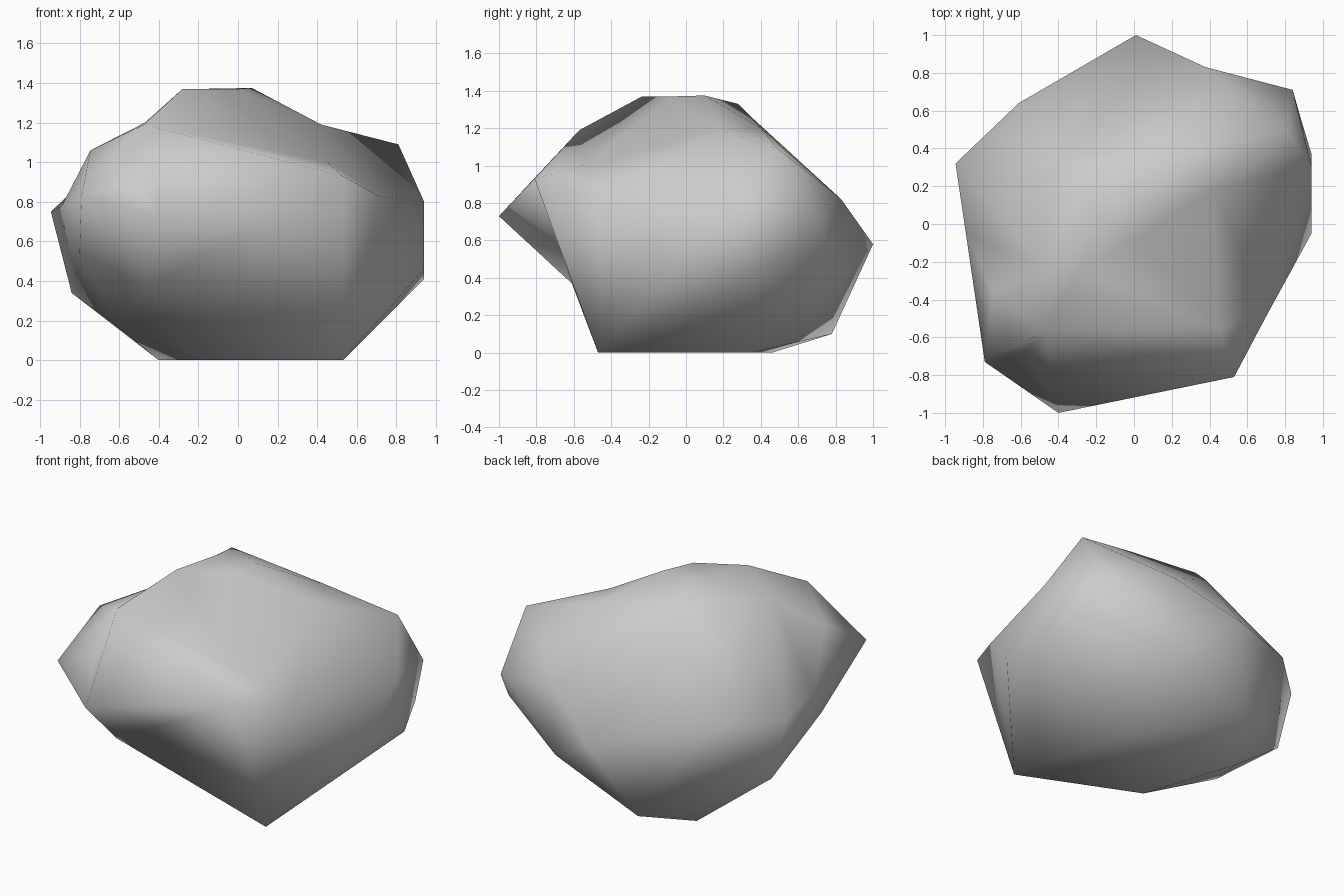
import bpy
import bmesh
from mathutils import Vector

# Remove the default cube if the scene has it
default_cube = bpy.data.objects.get("Cube")
if default_cube:
    bpy.data.objects.remove(default_cube, do_unlink=True)


def make_material(name, colour):
    material = bpy.data.materials.new(name)
    material.use_nodes = True
    material.diffuse_color = colour
    shader = next(node for node in material.node_tree.nodes
                  if node.type == "BSDF_PRINCIPLED")
    shader.inputs["Base Color"].default_value = colour
    shader.inputs["Roughness"].default_value = 0.9
    return material


# Corners of the boulder, grouped from top to bottom
crown = [
    (-0.28, -0.235, 1.37), (0, -0.08, 1.37), (0.07, 0.1, 1.375),
    (-0.2, 0.08, 1.37), (-0.24, 0.28, 1.33), (-0.25, 0.36, 1.25),
]
shoulders = [
    (-0.475, -0.57, 1.19), (-0.47, -0.23, 1.2), (-0.745, -0.36, 1.06),
    (-0.56, -0.66, 0.9), (0.42, 0.18, 1.19), (0.35, 0.4, 1.2),
    (0.81, 0.49, 1.09), (0.45, -0.55, 1.0), (0.53, -0.81, 0.93),
    (0.71, -0.47, 0.83),
]
waist = [
    (-0.4, -1.0, 0.73), (-0.79, -0.73, 0.83), (-0.89, -0.05, 0.78),
    (-0.945, 0.32, 0.75), (-0.61, 0.64, 0.73), (0.01, 1.0, 0.58),
    (0.38, 0.83, 0.82), (0.84, 0.71, 0.72), (0.88, 0.57, 0.52),
    (0.94, 0.37, 0.41), (0.94, 0.3, 0.8), (0.94, -0.05, 0.46),
]
underside = [
    (-0.8, -0.25, 0.54), (-0.84, 0.32, 0.34), (-0.62, 0.02, 0.18),
    (-0.2, 0.78, 0.1), (0.38, 0.8, 0.35),
]
base = [
    (0.53, -0.47, 0), (-0.2, -0.15, 0), (-0.4, 0.46, 0), (0.3, 0.35, 0),
]
# The hollow under the front overhang, and the way it faces from the centre
hollow = (-0.45, -0.61, 0.37)
hollow_facing = Vector((-0.45, -0.95, -0.4))
centre = Vector((0, 0, 0.65))


def build_boulder(name, material):
    mesh = bmesh.new()
    corner_of = {}

    # Lay the corners out on a nearly round shell, so dents stay in the skin
    for corner in crown + shoulders + waist + underside + base:
        arm = Vector(corner) - centre
        vert = mesh.verts.new(arm.normalized() * arm.length ** 0.15)
        corner_of[vert] = corner
    corner_of[mesh.verts.new(hollow_facing.normalized())] = hollow

    # Wrap the shell in triangles, then move every corner to its real place
    bmesh.ops.convex_hull(mesh, input=mesh.verts)
    for vert in mesh.verts:
        vert.co = corner_of[vert]
    buried = [vert for vert in mesh.verts if not vert.link_faces]
    bmesh.ops.delete(mesh, geom=buried, context="VERTS")
    bmesh.ops.recalc_face_normals(mesh, faces=mesh.faces)

    # Soft shading across all of the coarse faces
    for face in mesh.faces:
        face.smooth = True
    data = bpy.data.meshes.new(name)
    mesh.to_mesh(data)
    mesh.free()
    data.materials.append(material)
    boulder = bpy.data.objects.new(name, data)
    bpy.context.collection.objects.link(boulder)
    return boulder


stone_grey = make_material("stone_grey", (0.6, 0.6, 0.6, 1.0))
build_boulder("boulder", stone_grey)
